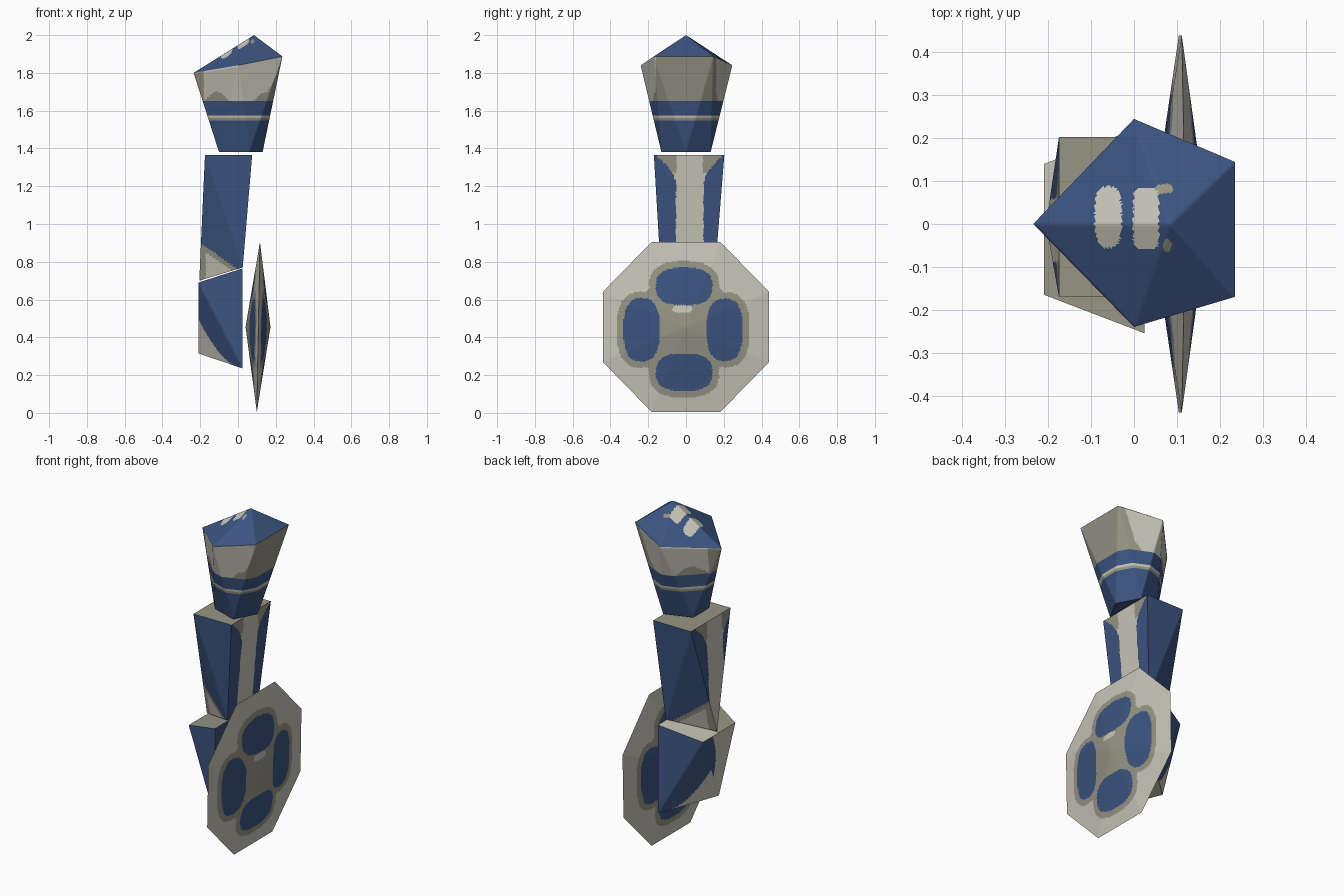
import bpy, bmesh, math

cube = bpy.data.objects.get("Cube")
if cube:
    bpy.data.objects.remove(cube, do_unlink=True)


def material(name, rgb):
    m = bpy.data.materials.new(name)
    m.use_nodes = True
    m.diffuse_color = (*rgb, 1)
    m.node_tree.nodes["Principled BSDF"].inputs["Base Color"].default_value = (*rgb, 1)
    return m


BLUE, PALE, GREY = 0, 1, 2
MATERIALS = [material("armor_blue", (0.045, 0.09, 0.22)),
             material("pale_stone", (0.58, 0.56, 0.48)),
             material("olive_grey", (0.31, 0.30, 0.235))]


def faceted(name, points, rule, levels=()):
    """Wrap corner points in flat facets, refine them, cut at heights and paint by rule."""
    bm = bmesh.new()
    for p in points:
        bm.verts.new(p)
    bmesh.ops.convex_hull(bm, input=bm.verts[:])
    bmesh.ops.recalc_face_normals(bm, faces=bm.faces[:])
    bmesh.ops.subdivide_edges(bm, edges=bm.edges[:], cuts=40, use_grid_fill=True)
    for z in levels:
        bmesh.ops.bisect_plane(bm, geom=bm.verts[:] + bm.edges[:] + bm.faces[:],
                               plane_co=(0, 0, z), plane_no=(0, 0, 1))
    bm.normal_update()
    for f in bm.faces:
        f.material_index = rule(f.calc_center_median(), f.normal)
    me = bpy.data.meshes.new(name)
    bm.to_mesh(me)
    bm.free()
    for m in MATERIALS:
        me.materials.append(m)
    ob = bpy.data.objects.new(name, me)
    bpy.context.collection.objects.link(ob)
    bpy.context.view_layer.objects.active = ob
    ob.select_set(True)
    bpy.ops.object.shade_smooth_by_angle(angle=math.radians(60))
    ob.select_set(False)


def oval(u, v, cu, cv, ru, rv, power=2):
    return abs((u - cu) / ru) ** power + abs((v - cv) / rv) ** power < 1


# Shoulder: five-sided rim over a smaller, reversed five-sided base, with a pointed roof
def paint_shoulder(c, n):
    if n.z > 0.3:
        if oval(c.x, c.y, -0.06, 0.016, 0.031, 0.072, 3) or oval(c.x, c.y, 0.028, 0.012, 0.03, 0.07, 6):
            return PALE
        bits = oval(c.x, c.y, 0.07, 0.082, 0.02, 0.012) or oval(c.x, c.y, 0.077, -0.05, 0.01, 0.015)
        return GREY if bits else BLUE
    if c.z < 1.548 or 1.575 < c.z < 1.65:
        return BLUE
    if c.z < 1.575:
        return GREY if c.z < 1.562 else PALE
    if c.x > 0.05 and abs(c.y) < 0.16:
        return GREY
    streak = 0.05 * max(0, math.sin(24 * c.x - 2))
    return GREY if c.z < 1.65 + streak or c.x < -0.18 else PALE


faceted("shoulder",
        [(-0.10, -0.075, 1.38), (0.06, -0.13, 1.38), (0.13, 0, 1.38),
         (0.06, 0.13, 1.38), (-0.10, 0.075, 1.38),
         (-0.235, 0, 1.80), (0, -0.24, 1.84), (0.235, -0.17, 1.887),
         (0.235, 0.145, 1.887), (0, 0.245, 1.84), (0.085, 0, 2.0)],
        paint_shoulder, (1.548, 1.562, 1.575, 1.65))


# Upper arm: four corners on top tapering to three below
def paint_upper_arm(c, n):
    if abs(n.z) > 0.7:
        return GREY
    if abs(n.y) > 0.6:
        edge = 0.90 - 0.7 * (c.x + 0.2)
        if c.z > edge:
            return BLUE
        return GREY if c.z > edge - 0.03 or c.x < -0.17 else PALE
    off = abs(c.y - (0.02 if n.x > 0 else -0.015))
    width = 0.073 + 0.11 * max(0, (c.z - 1.2) / 0.165) ** 2
    if off > width:
        return BLUE
    return GREY if c.z > 1.27 and off > 0.07 else PALE


faceted("upper_arm",
        [(-0.205, 0, 0.70), (0.025, -0.135, 0.77), (0.025, 0.155, 0.77),
         (-0.175, -0.17, 1.365), (0.075, -0.17, 1.365),
         (0.075, 0.203, 1.365), (-0.175, 0.203, 1.365)], paint_upper_arm)


# Forearm: four corners on top, three below, flaring toward the shield
def paint_forearm(c, n):
    if abs(n.z) > 0.7:
        return GREY if n.z > 0 and c.y < 0 else PALE
    if abs(n.y) > 0.5:
        t = max(0, (0.02 - c.x) / 0.23)
        return BLUE if c.z > 0.24 + 0.26 * t ** 1.8 else PALE
    if n.x < 0:
        return BLUE if oval(c.y, c.z, 0.14, 0.56, 0.12, 0.2) else PALE
    return BLUE if abs(c.y) > 0.1 else PALE


faceted("forearm",
        [(-0.21, -0.01, 0.315), (0.025, -0.255, 0.235), (0.025, 0.23, 0.235),
         (-0.21, -0.165, 0.69), (0.025, -0.255, 0.765),
         (0.025, 0.23, 0.765), (-0.21, 0.14, 0.69)], paint_forearm)

# Shield: thin eight-sided double cone, spotted on both sides
SHIELD_Z = 0.455
SPOTS = [(-0.01, 0.67, 0.15, 0.1), (-0.01, 0.215, 0.15, 0.1),
         (-0.235, 0.44, 0.096, 0.168), (0.205, 0.44, 0.096, 0.165)]


def paint_shield(c, n):
    if any(oval(c.y, c.z, y, z, ry, rz, 2.6) for y, z, ry, rz in SPOTS):
        return BLUE
    if n.x > 0 and oval(c.y, c.z, -0.02, 0.55, 0.055, 0.02):
        return PALE
    if any(oval(c.y, c.z, y, z, ry + 0.035, rz + 0.033, 2.6) for y, z, ry, rz in SPOTS):
        return GREY
    return GREY if oval(c.y, c.z, -0.01, 0.45, 0.28, 0.28) else PALE


corners = [(0.04, 0, SHIELD_Z), (0.172, 0, SHIELD_Z)]
for i in range(8):
    a = math.radians(22.5 + 45 * i)
    corners.append((0.108 + 0.009 * math.sin(a), 0.476 * math.cos(a), SHIELD_Z + 0.487 * math.sin(a)))
faceted("shield", corners, paint_shield)
